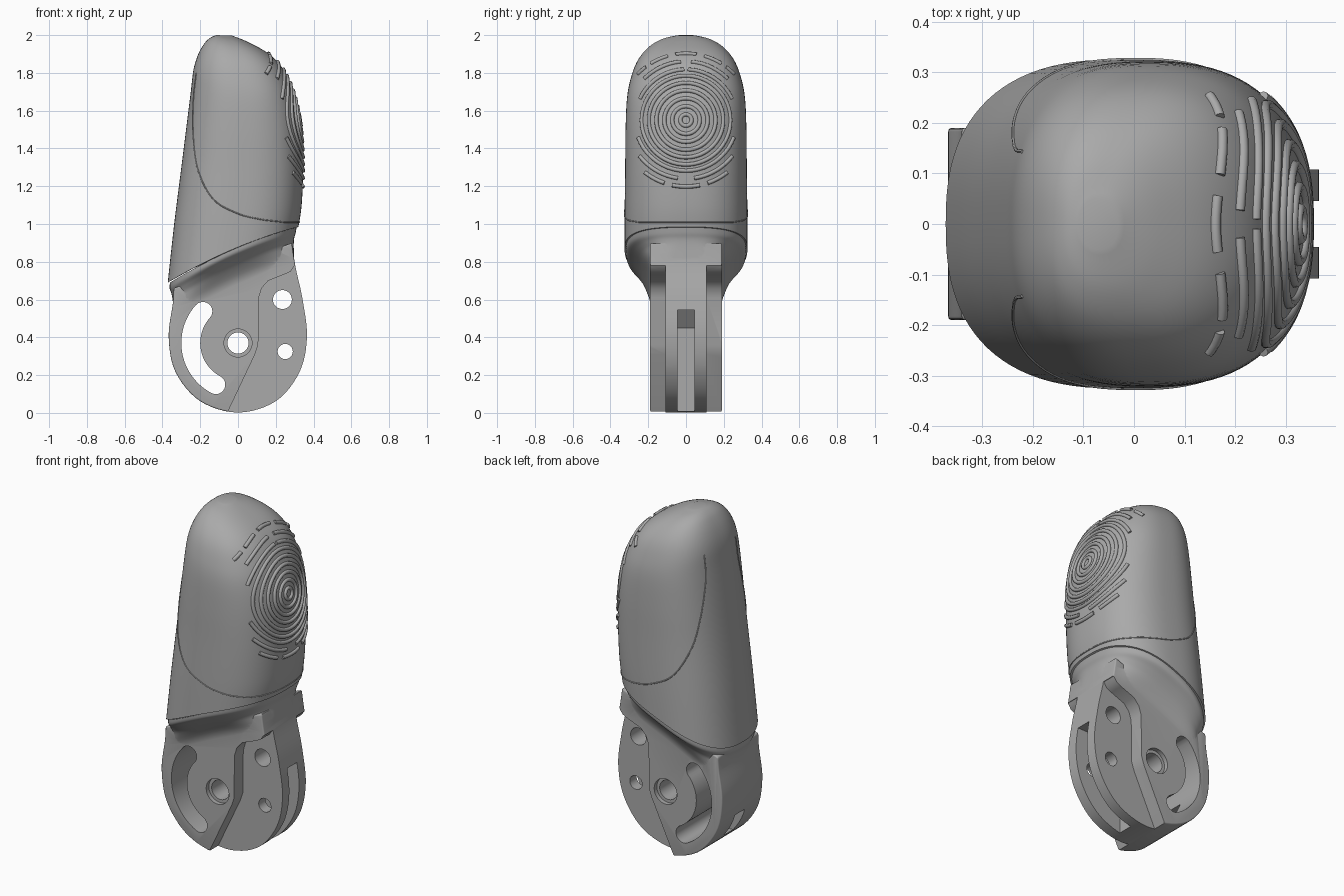
import bpy, bmesh, math
from mathutils import Vector
from mathutils.bvhtree import BVHTree

if "Cube" in bpy.data.objects:
    bpy.data.objects.remove(bpy.data.objects["Cube"])

grey = bpy.data.materials.new("matte grey")
grey.use_nodes = True
grey.diffuse_color = (0.4, 0.4, 0.4, 1)
grey.node_tree.nodes["Principled BSDF"].inputs["Base Color"].default_value = (0.4, 0.4, 0.4, 1)


def finish(name, bm):
    bmesh.ops.recalc_face_normals(bm, faces=bm.faces[:])
    mesh = bpy.data.meshes.new(name)
    bm.to_mesh(mesh)
    bm.free()
    mesh.materials.append(grey)
    ob = bpy.data.objects.new(name, mesh)
    bpy.context.collection.objects.link(ob)
    return ob


def activate(ob):
    bpy.ops.object.select_all(action='DESELECT')
    ob.select_set(True)
    bpy.context.view_layer.objects.active = ob


def smooth(ob, angle=35):
    activate(ob)
    bpy.ops.object.shade_smooth_by_angle(angle=math.radians(angle))


def spline(points, steps, closed=False):
    """Catmull-Rom through tuples of any length."""
    n, out = len(points), []
    for i in range(n if closed else n - 1):
        pick = (lambda k: points[k % n]) if closed else (lambda k: points[min(max(k, 0), n - 1)])
        a, b, c, d = (pick(i + k) for k in (-1, 0, 1, 2))
        for s in range(steps):
            t = s / steps
            out.append(tuple(q + t / 2 * (r - p + t * (2*p - 5*q + 4*r - w + t * (3*(q - r) + w - p)))
                             for p, q, r, w in zip(a, b, c, d)))
    return out if closed else out + [tuple(points[-1])]


def loft(name, rings, segments=96):
    """Tilted superellipse rings: left x, left z, right x, right z, half depth, exponent."""
    bm = bmesh.new()
    rows = []
    for xl, zl, xr, zr, hy, n in rings:
        row = []
        for k in range(segments):
            a = 2 * math.pi * k / segments
            c, s = math.cos(a), math.sin(a)
            t = (1 + math.copysign(abs(c) ** (2 / n), c)) / 2
            y = hy * math.copysign(abs(s) ** (2 / n), s)
            z = zl + (zr - zl) * (t + 0.4 * t * (1 - t))
            row.append(bm.verts.new((xl + (xr - xl) * t, y, z)))
        rows.append(row)
    for a, b in zip(rows, rows[1:]):
        for k in range(segments):
            j = (k + 1) % segments
            bm.faces.new((a[k], a[j], b[j], b[k]))
    bm.faces.new(rows[0])
    bm.faces.new(rows[-1])
    return finish(name, bm)


def prism(name, outline, y0, y1):
    bm = bmesh.new()
    face = bm.faces.new([bm.verts.new((x, y0, z)) for x, z in outline])
    top = bmesh.ops.extrude_face_region(bm, geom=[face])["geom"]
    bmesh.ops.translate(bm, vec=(0, y1 - y0, 0),
                        verts=[v for v in top if isinstance(v, bmesh.types.BMVert)])
    return finish(name, bm)


def arc(cx, cz, r, a0, a1, n):
    angles = [math.radians(a0 + (a1 - a0) * k / (n - 1)) for k in range(n)]
    return [(cx + r * math.cos(a), cz + r * math.sin(a)) for a in angles]


def circle(cx, cz, r):
    return arc(cx, cz, r, 0, 360, 41)[:-1]


# Rounded upper cover
cover = loft("fingertip_cover", spline([
    (-.372, .69, .32, .985, .325, 2.5), (-.338, 1.0, .337, 1.1, .325, 2.5),
    (-.30, 1.3, .345, 1.3, .322, 2.5), (-.275, 1.5, .335, 1.5, .32, 2.5),
    (-.25, 1.7, .308, 1.65, .312, 2.5), (-.235, 1.82, .275, 1.75, .29, 2.5),
    (-.21, 1.9, .225, 1.84, .255, 2.5), (-.175, 1.96, .15, 1.91, .2, 2.5),
    (-.14, 1.99, .05, 1.965, .13, 2.4), (-.11, 2.0, -.03, 1.997, .05, 2.2)], 5))
smooth(cover, 50)

# Flared neck below the cover
neck_rings = [(-.36, .31, 0, .318, 2.5), (-.362, .305, .03, .312, 2.5), (-.352, .297, .06, .275, 2.7),
              (-.345, .295, .1, .235, 3.2), (-.34, .297, .16, .197, 5), (-.335, .3, .22, .187, 8)]
neck = loft("neck", [(xl, .69 - d, xr, .982 - d, hy, n)
                     for xl, xr, d, hy, n in spline(neck_rings, 4)])

# Hinge body
outline = spline([(-.34, .66), (-.345, .58), (-.367, .4), (-.33, .215), (-.2, .062), (0, .002),
                  (.2, .062), (.325, .215), (.365, .4), (.342, .6), (.305, .77), (.285, .9)], 6)
body = prism("hinge_body", outline, -.19, .19)
bevel = body.modifiers.new("edge", 'BEVEL')
bevel.width, bevel.segments, bevel.limit_method = .016, 3, 'ANGLE'
bevel.angle_limit = math.radians(50)

# Holes, curved slot, side pockets, central slot and rear window
cutters = [prism("pivot_hole", circle(0, .37, .056), -1, 1),
           prism("upper_hole", circle(.235, .6, .05), -1, 1),
           prism("lower_hole", circle(.25, .325, .04), -1, 1)]
pivot = Vector((0, .37))
start = math.radians(138)
end = math.radians(242)
slot = (arc(*pivot, .3, 138, 242, 25)
        + arc(pivot.x + .25 * math.cos(end), pivot.y + .25 * math.sin(end), .05, 242, 422, 13)[1:-1]
        + arc(*pivot, .2, 242, 138, 25)
        + arc(pivot.x + .25 * math.cos(start), pivot.y + .25 * math.sin(start), .05, 318, 498, 13)[1:-1])
cutters.append(prism("curved_slot", slot, -1, 1))
pocket = [(-.08, -.05), (.09, .31), (.107, .36), (.11, .61), (.125, .66), (.16, .7),
          (.25, .735), (.28, .75), (.3, .78), (.5, .78), (.5, -.05)]
for side in (-1, 1):
    cutters.append(prism("side_pocket", pocket, side * .108, side * .5))
    cutters.append(prism("pivot_recess", circle(0, .37, .074), side * .165, side * .5))
cutters.append(prism("centre_slot", [(.06, -.1), (.5, -.1), (.5, .545), (.13, .545), (.06, .45)], -.045, .045))
cutters.append(prism("rear_window", [(-.5, .13), (-.2, .13), (-.2, .27), (-.5, .27)], -.045, .045))

for tool, operation in [(neck, 'UNION')] + [(c, 'DIFFERENCE') for c in cutters]:
    mod = body.modifiers.new(tool.name, 'BOOLEAN')
    mod.operation, mod.solver, mod.object = operation, 'EXACT', tool
    tool.hide_render = True
activate(body)
bpy.ops.object.convert(target='MESH')
for tool in [neck] + cutters:
    bpy.data.objects.remove(tool)
smooth(body, 32)

# Raised lines laid on the cover surface
bm = bmesh.new()
bm.from_mesh(cover.data)
surface = BVHTree.FromBMesh(bm)
bm.free()


def project(origin, direction):
    return surface.ray_cast(Vector(origin), Vector(direction))[0]


def lines(name, paths, radius):
    data = bpy.data.curves.new(name, 'CURVE')
    data.dimensions, data.bevel_depth, data.bevel_resolution = '3D', radius, 2
    data.use_fill_caps = True
    for points, closed in paths:
        points = [p for p in points if p]
        strand = data.splines.new('POLY')
        strand.points.add(len(points) - 1)
        for sp, p in zip(strand.points, points):
            sp.co = (*p, 1)
        strand.use_cyclic_u = closed
    data.materials.append(grey)
    ob = bpy.data.objects.new(name, data)
    bpy.context.collection.objects.link(ob)
    activate(ob)
    bpy.ops.object.convert(target='MESH')
    smooth(bpy.context.object, 60)


# Fingerprint grip ridges: full rings, then broken arcs
ridges = [(r, 0, 360) for r in (.03, .073, .115, .157, .197, .235)]
ridges += [(.268, 25, 88), (.268, 92, 155), (.268, 200, 340),
           (.31, 45, 85), (.31, 95, 135), (.31, 218, 262), (.31, 278, 322),
           (.352, 81, 99), (.352, 58, 74), (.352, 106, 122), (.352, 44, 53), (.352, 127, 136),
           (.352, 258, 282), (.352, 232, 251), (.352, 289, 308)]
paths = []
for r, a0, a1 in ridges:
    full = a1 - a0 == 360
    pts = arc(0, 1.55, r, a0, a1, 65 if full else 21)
    paths.append(([project((1, y, z), (-1, 0, 0)) for y, z in (pts[:-1] if full else pts)], full))
lines("grip_ridges", paths, .011)

# Fine seam around the soft pad
profile = spline([(-.22, 1.8), (-.236, 1.65), (-.236, 1.45), (-.21, 1.28), (-.13, 1.13),
                  (0, 1.055), (.12, 1.025), (.2, 1.015)], 6)
front = [project((x, -1, z), (0, 1, 0)) for x, z in profile]
back = [project((x, 1, z), (0, -1, 0)) for x, z in reversed(profile)]
across = [project((1, -.25 + k * .025, 1.01), (-1, 0, 0)) for k in range(21)]
lines("pad_seam", [(front + across + back, False)], .0035)
